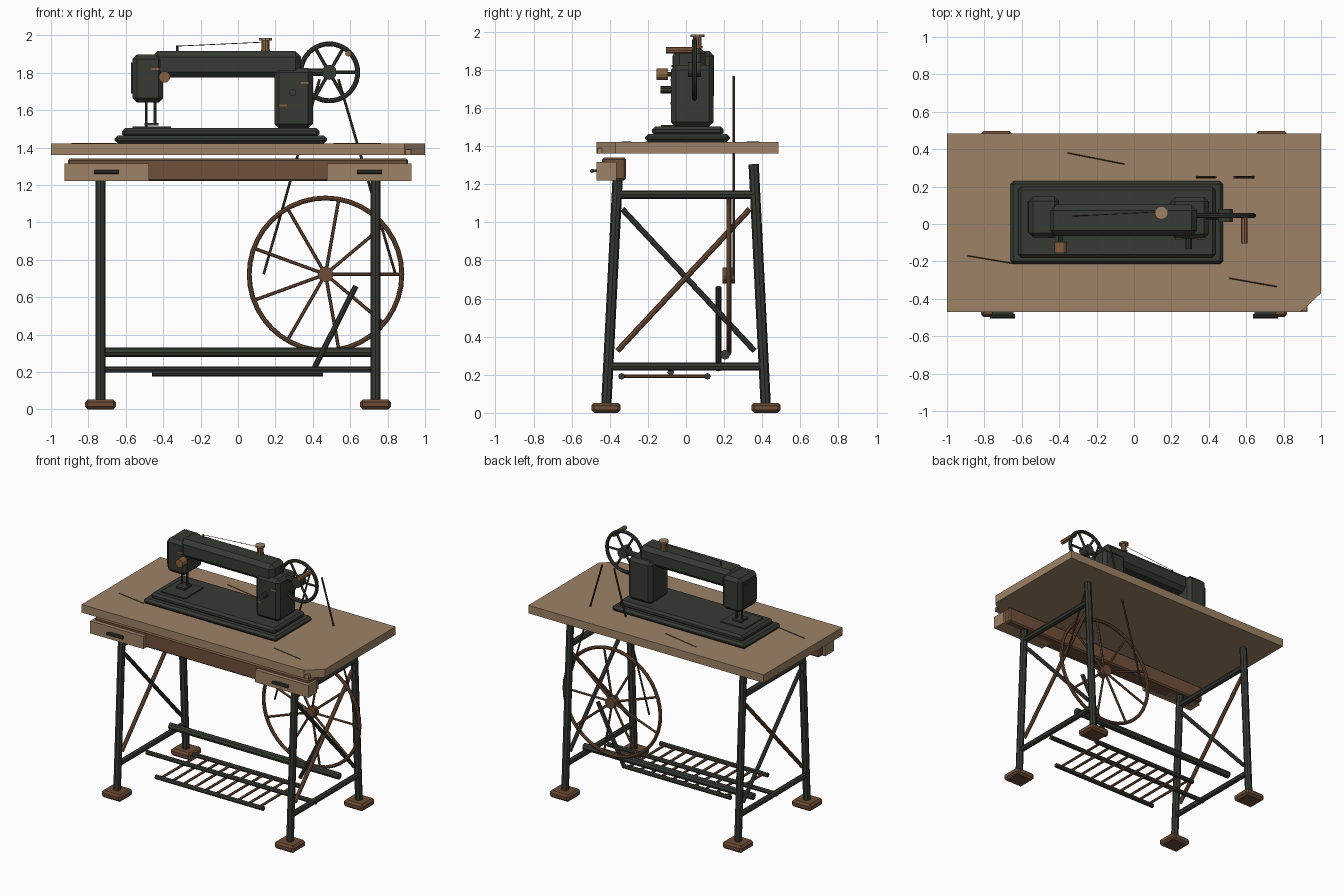
import bpy, bmesh, math
from mathutils import Vector

if "Cube" in bpy.data.objects:
    bpy.data.objects.remove(bpy.data.objects["Cube"])


def material(name, rgb):
    m = bpy.data.materials.new(name)
    m.use_nodes = True
    m.diffuse_color = (*rgb, 1)
    m.node_tree.nodes["Principled BSDF"].inputs["Base Color"].default_value = (*rgb, 1)
    return m


IRON = material("dark iron", (0.037, 0.042, 0.033))
WOOD = material("pale wood", (0.34, 0.225, 0.135))
BROWN = material("brown wood", (0.16, 0.082, 0.043))
RUST = material("rust", (0.15, 0.073, 0.037))
COPPER = material("copper rust", (0.25, 0.12, 0.055))
LEATHER = material("dark leather", (0.07, 0.036, 0.02))


def finish(bm, name, mat):
    mesh = bpy.data.meshes.new(name)
    bm.to_mesh(mesh)
    bm.free()
    mesh.materials.append(mat)
    ob = bpy.data.objects.new(name, mesh)
    bpy.context.collection.objects.link(ob)
    return ob


def box(name, mat, xs, ys, zs, bevel=0):
    """Box from its x, y and z ranges, with an optional chamfer."""
    bm = bmesh.new()
    bmesh.ops.create_cube(bm, size=1)
    for v in bm.verts:
        v.co = [r[0] + (c + 0.5) * (r[1] - r[0]) for r, c in zip((xs, ys, zs), v.co)]
    ob = finish(bm, name, mat)
    if bevel:
        mod = ob.modifiers.new("chamfer", "BEVEL")
        mod.width = bevel
        mod.segments = 1
    return ob


def rod(name, mat, a, b, r, sides=8):
    """Straight cylinder between two points."""
    a, b = Vector(a), Vector(b)
    bm = bmesh.new()
    bmesh.ops.create_cone(bm, cap_ends=True, segments=sides, radius1=r, radius2=r,
                          depth=(b - a).length)
    ob = finish(bm, name, mat)
    ob.rotation_euler = (b - a).to_track_quat("Z", "Y").to_euler()
    ob.location = (a + b) / 2
    return ob


def wheel(name, mat, centre, radius, tube, hub_r, hub_len, spoke_r, count, start):
    """Spoked wheel turning about the y axis."""
    c = Vector(centre)
    bpy.ops.mesh.primitive_torus_add(location=c, rotation=(math.pi / 2, 0, 0),
                                     major_radius=radius, minor_radius=tube,
                                     major_segments=40, minor_segments=8)
    rim = bpy.context.object
    rim.name = name + "_rim"
    rim.data.materials.append(mat)
    half = Vector((0, hub_len / 2, 0))
    rod(name + "_hub", mat, c - half, c + half, hub_r, 12)
    for i in range(count):
        t = math.radians(start) + math.tau * i / count
        end = c + radius * Vector((math.cos(t), 0, math.sin(t)))
        rod(name + "_spoke", mat, c, end, spoke_r, 6)


# Table top with one broken corner
bm = bmesh.new()
outline = [(-1, -0.47), (0.89, -0.47), (1, -0.37), (1, 0.485), (-1, 0.485)]
face = bm.faces.new([bm.verts.new((x, y, 1.36)) for x, y in outline])
top = bmesh.ops.extrude_face_region(bm, geom=[face])
for v in top["geom"]:
    if isinstance(v, bmesh.types.BMVert):
        v.co.z = 1.422
bmesh.ops.recalc_face_normals(bm, faces=bm.faces)
finish(bm, "table_top", WOOD)
box("corner_splinter", WOOD, (0.88, 0.925), (-0.465, -0.44), (1.36, 1.39))
for a, b in [((-0.355, 0.38), (-0.05, 0.32)), ((-0.89, -0.17), (-0.65, -0.21)),
             ((0.51, -0.29), (0.765, -0.335))]:
    rod("table_scratch", LEATHER, (*a, 1.421), (*b, 1.421), 0.004, 4)

# Apron and drawers
box("apron", BROWN, (-0.91, 0.91), (-0.44, -0.315), (1.22, 1.34), 0.01)
for s in (-1, 1):
    box("drawer", WOOD, sorted((s * 0.475, s * 0.927)), (-0.47, -0.365), (1.22, 1.315))
    rod("drawer_handle", IRON, (s * 0.635, -0.493, 1.27), (s * 0.77, -0.493, 1.27), 0.011)
    box("handle_plate", IRON, sorted((s * 0.645, s * 0.76)), (-0.49, -0.468), (1.264, 1.276))

# Legs, feet, side rails and cross braces
for x in (-0.735, 0.735):
    for s in (-1, 1):
        box("foot", RUST, (x - 0.083, x + 0.083), sorted((s * 0.343, s * 0.497)),
            (0, 0.053), 0.014)
        rod("leg", IRON, (x, s * 0.418, 0.045), (x, s * 0.355, 1.305), 0.027)
    rod("upper_side_rail", IRON, (x, -0.36, 1.145), (x, 0.36, 1.145), 0.023)
    rod("lower_side_rail", IRON, (x, -0.405, 0.243), (x, 0.405, 0.243), 0.021)
    rod("iron_brace", IRON, (x, -0.335, 1.07), (x, 0.36, 0.325), 0.015)
    rod("rusty_brace", RUST, (x, 0.335, 1.07), (x, -0.36, 0.325), 0.015)

# Long rails and treadle
rod("rear_long_rail", IRON, (-0.72, 0.205, 0.305), (0.72, 0.205, 0.305), 0.026)
rod("middle_long_rail", IRON, (-0.72, -0.08, 0.213), (0.72, -0.08, 0.213), 0.017)
for y in (-0.338, 0.113):
    rod("treadle_bar", IRON, (-0.46, y, 0.192), (0.455, y, 0.192), 0.017)
for i in range(10):
    x = -0.42 + 0.0925 * i
    rod("treadle_slat", RUST, (x, -0.338, 0.192), (x, 0.113, 0.192), 0.01, 6)

# Drive wheel, connecting rod and belt
wheel("drive_wheel", RUST, (0.468, 0.225, 0.722), 0.408, 0.013, 0.042, 0.065, 0.009, 9, 0)
rod("connecting_rod", IRON, (0.41, 0.17, 0.225), (0.63, 0.17, 0.66), 0.015)
for low, high in ((0.137, 0.436), (0.842, 0.537)):
    rod("belt_side", LEATHER, (low, 0.25, 0.722), (high, 0.25, 1.765), 0.007, 6)

# Stepped base of the machine
box("base_lower", IRON, (-0.66, 0.475), (-0.215, 0.23), (1.422, 1.463), 0.016)
box("base_upper", IRON, (-0.62, 0.435), (-0.178, 0.198), (1.455, 1.503), 0.016)

# Pillar, arm and head
box("pillar", IRON, (0.195, 0.4), (-0.078, 0.145), (1.5, 1.825), 0.025)
box("arm", IRON, (-0.46, 0.337), (-0.065, 0.103), (1.775, 1.915), 0.03)
box("head", IRON, (-0.565, -0.4), (-0.072, 0.147), (1.64, 1.898), 0.025)
box("face_plate", IRON, (-0.573, -0.564), (-0.045, 0.12), (1.69, 1.855))
box("needle_plate", IRON, (-0.565, -0.357), (-0.13, 0.09), (1.502, 1.511))
rod("needle_bar", IRON, (-0.49, 0.02, 1.51), (-0.49, 0.02, 1.66), 0.007)
rod("presser_bar", IRON, (-0.445, 0.02, 1.53), (-0.445, 0.02, 1.66), 0.008)
box("presser_foot", IRON, (-0.5, -0.425), (-0.04, 0.045), (1.518, 1.532))

# Knobs and rust patches
rod("tension_knob", COPPER, (-0.393, -0.155, 1.777), (-0.393, -0.095, 1.777), 0.031, 12)
rod("tension_stem", IRON, (-0.393, -0.1, 1.777), (-0.393, -0.02, 1.777), 0.012)
rod("stitch_knob", IRON, (0.292, -0.133, 1.695), (0.292, -0.07, 1.695), 0.019, 10)
for x, y, z in ((0.36, -0.078, 1.745), (0.24, -0.078, 1.625), (-0.44, -0.072, 1.82)):
    box("rust_patch", COPPER, (x - 0.022, x + 0.022), (y - 0.004, y + 0.002),
        (z - 0.006, z + 0.006))

# Spool, thread and guide pin
for name, low, high, r in (("spool_foot", 1.913, 1.925, 0.026), ("spool_core", 1.92, 1.975, 0.022),
                           ("spool_cap", 1.972, 1.985, 0.036)):
    rod(name, WOOD if name == "spool_cap" else COPPER, (0.147, 0.06, low), (0.147, 0.06, high), r, 10)
rod("guide_pin", IRON, (-0.325, 0.042, 1.91), (-0.325, 0.042, 1.945), 0.006)
rod("thread", LEATHER, (-0.325, 0.042, 1.942), (0.13, 0.065, 1.963), 0.002, 4)

# Hand wheel with its shaft and crank handle
wheel("hand_wheel", IRON, (0.488, 0.045, 1.802), 0.152, 0.013, 0.04, 0.07, 0.009, 6, 0)
rod("wheel_shaft", IRON, (0.33, 0.045, 1.802), (0.488, 0.045, 1.802), 0.02)
rod("crank_handle", COPPER, (0.59, -0.105, 1.903), (0.59, 0.04, 1.903), 0.017)
